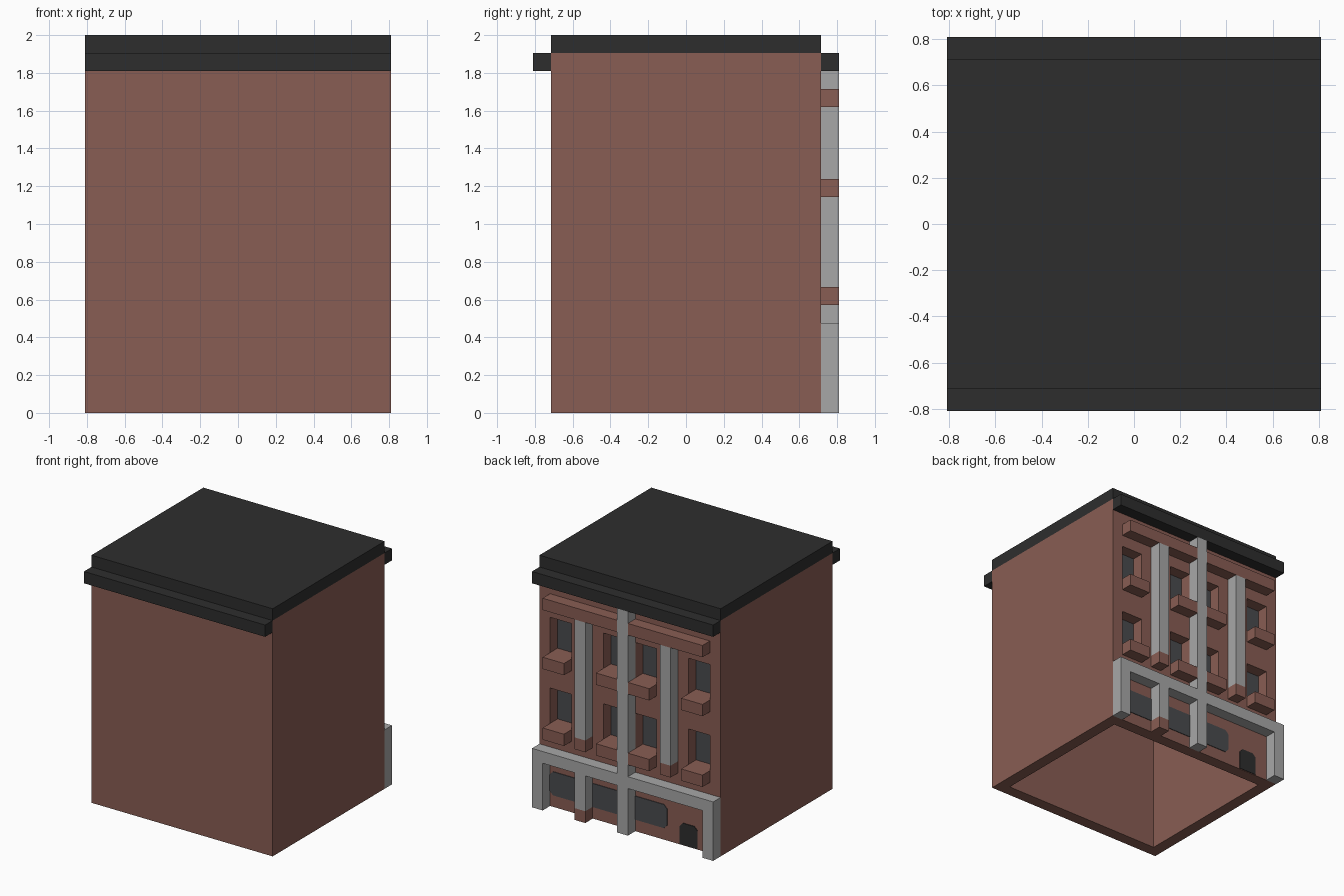
import bpy
import bmesh
from mathutils import Vector

U = 2 / 21          # building module: 17 wide, 17 deep, 21 high
WALL, FRONT = 7.5, 8.5   # rear wall plane and projecting trim plane, in modules

if "Cube" in bpy.data.objects:
    bpy.data.objects.remove(bpy.data.objects["Cube"], do_unlink=True)


def material(name, color):
    m = bpy.data.materials.new(name)
    m.use_nodes = True
    rgba = (*color, 1)
    m.diffuse_color = rgba
    m.node_tree.nodes["Principled BSDF"].inputs["Base Color"].default_value = rgba
    return m


BRICK = material("brick", (0.25, 0.11, 0.087))
STONE = material("grey stone", (0.39, 0.39, 0.39))
DARK = material("dark roofing", (0.027, 0.027, 0.027))
GLASS = material("window glass", (0.068, 0.07, 0.077))


def finish(name, bm, mat):
    bmesh.ops.recalc_face_normals(bm, faces=bm.faces)
    mesh = bpy.data.meshes.new(name)
    bm.to_mesh(mesh)
    bm.free()
    mesh.materials.append(mat)
    obj = bpy.data.objects.new(name, mesh)
    bpy.context.collection.objects.link(obj)
    return obj


def boxes(name, mat, specs):
    """Boxes given as (column from, to, y from, to, z from, to) in modules.
    Columns count from the model's left edge."""
    bm = bmesh.new()
    for i0, i1, y0, y1, z0, z1 in specs:
        lo = Vector((8.5 - i1, y0, z0)) * U
        hi = Vector((8.5 - i0, y1, z1)) * U
        for v in bmesh.ops.create_cube(bm, size=1)["verts"]:
            v.co = (lo + hi) / 2 + v.co * (hi - lo)
    return finish(name, bm, mat)


def trim(name, mat, specs):
    """One-module-deep trim on the rear facade: (column from, to, z from, to)."""
    return boxes(name, mat, [(a, b, WALL, FRONT, c, d) for a, b, c, d in specs])


def plate(name, mat, i0, i1, z0, z1, cut_bottom, cut=0.3):
    """Thin facade plate with cut corners."""
    pts = [(i0, z1 - cut), (i0 + cut, z1), (i1 - cut, z1), (i1, z1 - cut)]
    if cut_bottom:
        pts += [(i1, z0 + cut), (i1 - cut, z0), (i0 + cut, z0), (i0, z0 + cut)]
    else:
        pts += [(i1, z0), (i0, z0)]
    bm = bmesh.new()
    face = bm.faces.new([bm.verts.new(((8.5 - i) * U, WALL * U, z * U)) for i, z in pts])
    ext = bmesh.ops.extrude_face_region(bm, geom=[face])["geom"]
    bmesh.ops.translate(bm, vec=(0, 0.005, 0),
                        verts=[g for g in ext if isinstance(g, bmesh.types.BMVert)])
    return finish(name, bm, mat)


def cut_away(target, cutter):
    """Subtract the cutter from the target and discard it."""
    cutter.hide_render = True
    mod = target.modifiers.new("cut", "BOOLEAN")
    mod.operation, mod.solver, mod.object = "DIFFERENCE", "EXACT", cutter
    bpy.context.view_layer.update()
    graph = bpy.context.evaluated_depsgraph_get()
    mesh = bpy.data.meshes.new_from_object(target.evaluated_get(graph))
    target.modifiers.clear()
    target.data = mesh
    bpy.data.objects.remove(cutter, do_unlink=True)


# Layout of the upper storeys
BAYS = [1, 6, 9, 14]        # left column of each two-wide window
SILLS = [6, 12]             # sill heights

# Hollow brick shell, open at the bottom, with window openings at the rear
walls = boxes("brick_walls", BRICK, [(0, 17, -WALL, WALL, 0, 20)])
cut_away(walls, boxes("interior_cutter", BRICK, [(1, 16, -6.5, 6.5, -1, 21)]))
cut_away(walls, boxes("window_cutter", BRICK,
                      [(i, i + 2, 6, 8, z + 1, z + 4) for z in SILLS for i in BAYS]))

# Panes set at the inner side of each opening
boxes("upper_window_panes", GLASS,
      [(i, i + 2, 6.5 - 0.08, 6.5, z + 1, z + 4) for z in SILLS for i in BAYS])
trim("window_sills", BRICK, [(i, i + 2, z, z + 1) for z in SILLS for i in BAYS])

# Roof slab and the ledges below it at front and rear
boxes("roof_slab", DARK, [(0, 17, -WALL, WALL, 20, 21)])
boxes("front_roof_ledge", DARK, [(0, 17, -FRONT, -WALL, 19, 20)])
boxes("rear_roof_ledge", DARK, [(0, 17, WALL, FRONT, 19, 20)])

# Stone columns and brick bands
trim("central_column", STONE, [(8, 9, 0, 19)])
trim("upper_columns", STONE, [(i, i + 1, 7, 17) for i in (4, 12)])
trim("upper_column_bases", BRICK, [(i, i + 1, 6, 7) for i in (4, 12)])
trim("brick_cornice", BRICK, [(1, 8, 17, 18), (9, 16, 17, 18)])

# Ground floor portal
trim("portal_beam", STONE, [(0, 8, 4, 5), (9, 17, 4, 5)])
trim("portal_pillars", STONE, [(0, 1, 0, 4), (16, 17, 0, 4)])
trim("portal_column", STONE, [(4, 5, 1, 4)])
trim("portal_column_base", BRICK, [(4, 5, 0, 1)])

# Shop window and door
plate("shop_window", GLASS, 1, 12, 1, 3, True)
plate("door", DARK, 13.2, 14.85, 0.05, 1.9, False)
